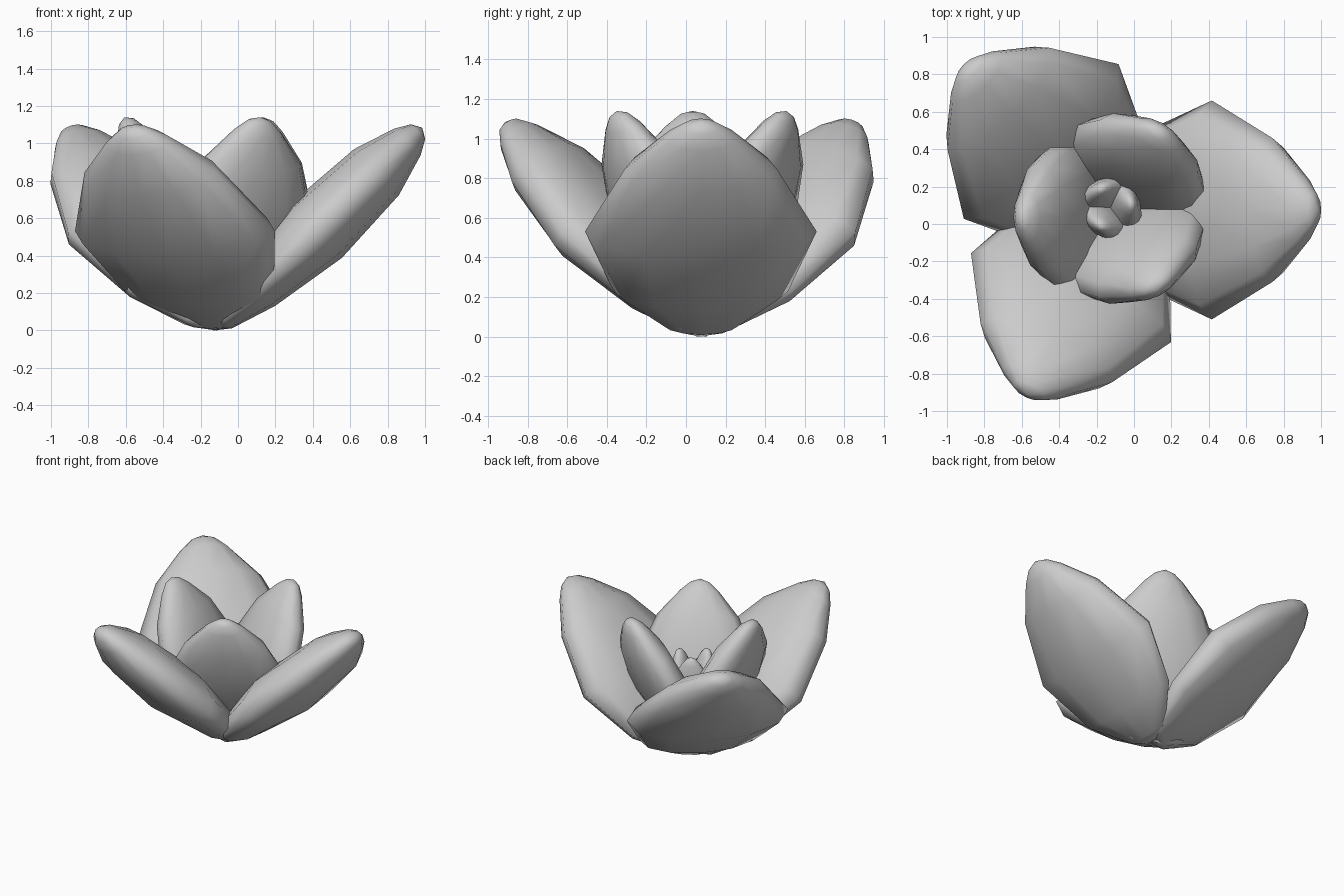
import bpy, bmesh
from math import sin, cos, radians, pi
from mathutils import Vector

if "Cube" in bpy.data.objects:
    bpy.data.objects.remove(bpy.data.objects["Cube"])

# Petal stations: fraction of length, half width, half thickness (unit = full size)
STATIONS = [(0.05, 0.18, 0.06), (0.21, 0.44, 0.135), (0.49, 0.585, 0.20),
            (0.78, 0.385, 0.172), (0.93, 0.18, 0.10), (0.98, 0.09, 0.055)]
SIDES = 12


def petal(name, centre, angle, tilt, length, width, thick, lift):
    """Almond-shaped petal leaning out from the centre; tilt is from vertical."""
    a, t = radians(angle), radians(tilt)
    out = Vector((cos(a), sin(a), 0))
    side = Vector((-sin(a), cos(a), 0))
    axis = out * sin(t) + Vector((0, 0, cos(t)))
    normal = axis.cross(side)
    base = Vector((*centre, lift))
    bm = bmesh.new()
    rings = []
    for f, w, h in STATIONS:
        rings.append([bm.verts.new(base + axis * f * length
                                   + side * w * width * cos(2 * pi * i / SIDES)
                                   + normal * h * thick * sin(2 * pi * i / SIDES))
                      for i in range(SIDES)])
    for r0, r1 in zip(rings, rings[1:]):
        for i in range(SIDES):
            j = (i + 1) % SIDES
            bm.faces.new((r0[i], r0[j], r1[j], r1[i]))
    root, tip = bm.verts.new(base), bm.verts.new(base + axis * length)
    for i in range(SIDES):
        j = (i + 1) % SIDES
        bm.faces.new((root, rings[0][j], rings[0][i]))
        bm.faces.new((tip, rings[-1][i], rings[-1][j]))
    bmesh.ops.recalc_face_normals(bm, faces=bm.faces)
    for f in bm.faces:
        f.smooth = True
    me = bpy.data.meshes.new(name)
    bm.to_mesh(me)
    bm.free()
    ob = bpy.data.objects.new(name, me)
    bpy.context.collection.objects.link(ob)


# Large open outer petals
for k, (c, ang) in enumerate((((-0.13, 0.075), 0), ((-0.11, 0.055), 135),
                              ((-0.115, 0.105), 246))):
    petal(f"outer_petal_{k + 1}", c, ang, 45.8, 1.555, 1.0, 1.0, 0.0)
# Steeper inner petals
for k, (c, ang) in enumerate((((-0.10, 0.085), 61), ((-0.125, 0.05), 182),
                              ((-0.10, 0.08), 297))):
    petal(f"inner_petal_{k + 1}", c, ang, 23.5, 1.21, 0.77, 0.78, 0.03)
# Small upright petals of the bud
for k, (c, ang) in enumerate((((-0.12, 0.08), 15), ((-0.13, 0.09), 115),
                              ((-0.12, 0.08), 237))):
    petal(f"bud_petal_{k + 1}", c, ang, 8, 0.79, 0.36, 0.42, 0.02)
